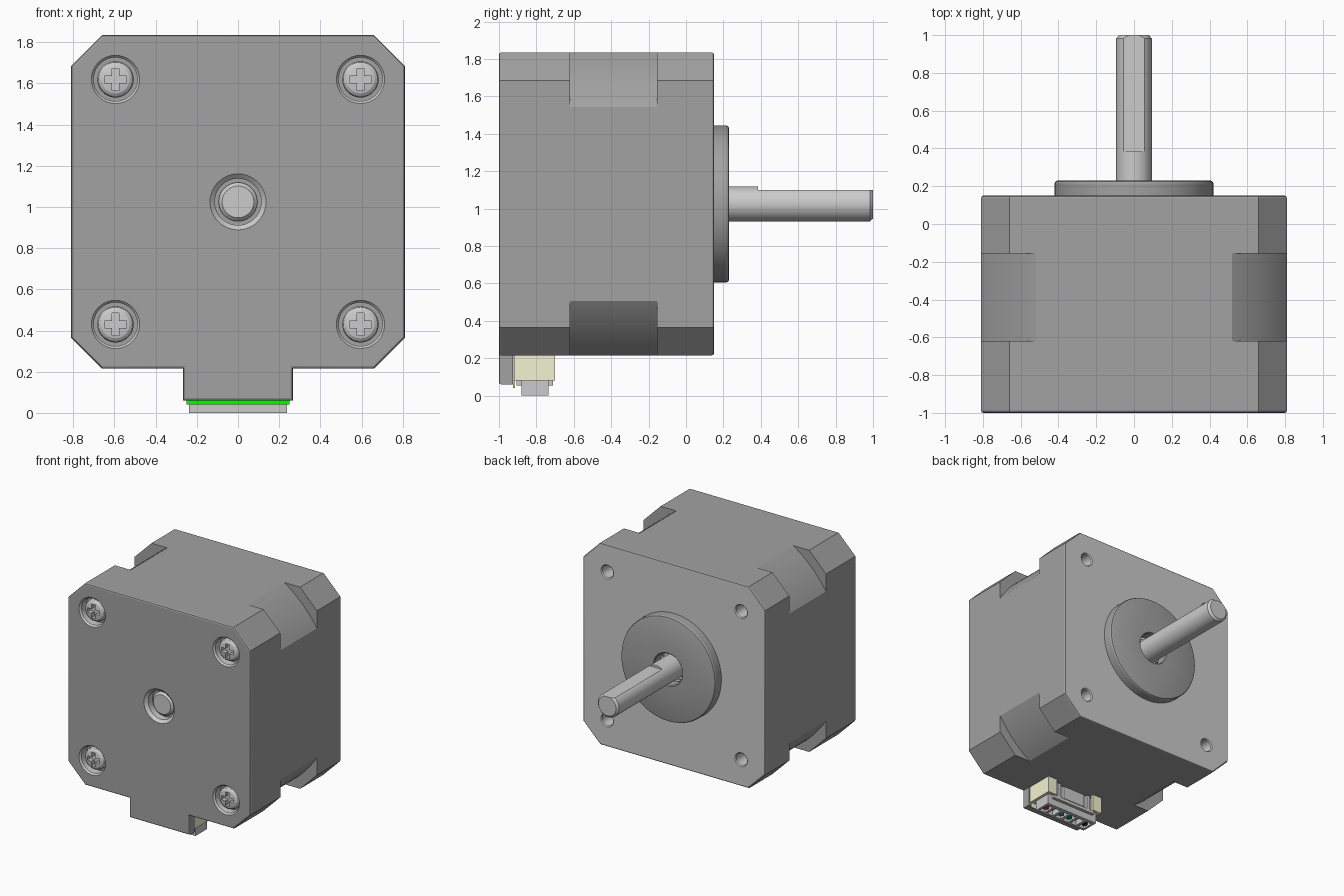
import bpy, bmesh, math
from mathutils import Matrix, Vector

if "Cube" in bpy.data.objects:
    bpy.data.objects.remove(bpy.data.objects["Cube"])

CZ = 1.025          # height of the shaft axis
H = 0.81            # half width of the body
HOLE = 0.595        # screw offset from the axis
DARK = ("dark_grey", (0.36, 0.36, 0.36))
LIGHT = ("light_grey", (0.8, 0.8, 0.8))
CREAM = ("cream", (0.9, 0.9, 0.66))
GREEN = ("board_green", (0.0, 1.0, 0.0))


def material(color):
    mat = bpy.data.materials.get(color[0]) or bpy.data.materials.new(color[0])
    mat.diffuse_color = (*color[1], 1)
    mat.use_nodes = True
    mat.node_tree.nodes["Principled BSDF"].inputs["Base Color"].default_value = mat.diffuse_color
    return mat


def new_object(name, bm, color=None):
    bmesh.ops.recalc_face_normals(bm, faces=bm.faces)
    me = bpy.data.meshes.new(name)
    bm.to_mesh(me)
    bm.free()
    ob = bpy.data.objects.new(name, me)
    bpy.context.collection.objects.link(ob)
    if color:
        me.materials.append(material(color))
    return ob


def prism(name, pts, y0, y1, color=None, bevel_y=None, bevel=0.012):
    """Extrude an x-z profile along y, optionally rounding the rim at one end."""
    bm = bmesh.new()
    face = bm.faces.new([bm.verts.new((x, y0, z)) for x, z in pts])
    ext = bmesh.ops.extrude_face_region(bm, geom=[face])
    top = [v for v in ext["geom"] if isinstance(v, bmesh.types.BMVert)]
    bmesh.ops.translate(bm, verts=top, vec=(0, y1 - y0, 0))
    if bevel_y is not None:
        rim = [e for e in bm.edges if all(abs(v.co.y - bevel_y) < 1e-5 for v in e.verts)]
        bmesh.ops.bevel(bm, geom=rim, offset=bevel, segments=2, profile=0.5, affect="EDGES")
    return new_object(name, bm, color)


def lathe(name, profile, x=0, z=CZ, closed=False, steps=48, color=None):
    """Turn a (radius, y) profile around a y-parallel axis."""
    bm = bmesh.new()
    vs = [bm.verts.new((r, y, 0)) for r, y in profile]
    es = [bm.edges.new(p) for p in zip(vs, vs[1:])]
    if closed:
        es.append(bm.edges.new((vs[-1], vs[0])))
    bmesh.ops.spin(bm, geom=vs + es, cent=(0, 0, 0), axis=(0, 1, 0),
                   angle=2 * math.pi, steps=steps)
    bmesh.ops.remove_doubles(bm, verts=bm.verts, dist=1e-5)
    bmesh.ops.translate(bm, verts=bm.verts, vec=(x, 0, z))
    return new_object(name, bm, color)


def box(name, lo, hi, color=None):
    bm = bmesh.new()
    bmesh.ops.create_cube(bm, size=1)
    lo, hi = Vector(lo), Vector(hi)
    bmesh.ops.scale(bm, verts=bm.verts, vec=hi - lo)
    bmesh.ops.translate(bm, verts=bm.verts, vec=(lo + hi) / 2)
    return new_object(name, bm, color)


def cut(ob, cutter):
    mod = ob.modifiers.new("cut", "BOOLEAN")
    mod.operation, mod.solver, mod.object = "DIFFERENCE", "EXACT", cutter
    bpy.context.view_layer.objects.active = ob
    bpy.ops.object.modifier_apply(modifier=mod.name)
    bpy.data.objects.remove(cutter)


corners = [(sx * HOLE, CZ + sz * HOLE) for sx in (-1, 1) for sz in (-1, 1)]


def lighten(ob, test=lambda p: False):
    """Bare-metal colour for hole walls and any face passing the test."""
    ob.data.materials.clear()
    ob.data.materials.append(material(DARK))
    ob.data.materials.append(material(LIGHT))
    for p in ob.data.polygons:
        in_hole = abs(p.normal.y) < 0.95 and any(
            math.hypot(p.center.x - x, p.center.z - z) < 0.16 for x, z in corners + [(0, CZ)])
        p.material_index = int(in_hole or test(p))


# Chamfered square outline, and the same with the connector tab below
c = 0.66
octagon = [(x, CZ + z) for x, z in
           [(c, -H), (H, -c), (H, c), (c, H), (-c, H), (-H, c), (-H, -c), (-c, -H)]]
tab = [(-0.266, CZ - H), (-0.266, 0.06), (0.266, 0.06), (0.266, CZ - H)]

# Rear cap with counterbores
rear_plate = prism("rear_plate", octagon + tab, -1, -0.925, DARK, bevel_y=-1)
prism("rear_cap", octagon, -0.925, -0.62, DARK)
for x, z in corners:
    cut(rear_plate, lathe("cutter", [(0, -1.02), (0.135, -1.02), (0.117, -1.0), (0.106, -0.987),
                                     (0.106, -0.9), (0, -0.9)], x, z))
cut(rear_plate, lathe("cutter", [(0, -1.02), (0.155, -1.02), (0.136, -1.0), (0.113, -0.978),
                                 (0.113, -0.9), (0, -0.9)]))
lighten(rear_plate)

# Stator stack: square with corners turned to a circle
R, a0 = 0.962, math.acos(H / 0.962)
arc = []
for q in range(4):
    for i in range(13):
        a = q * math.pi / 2 + a0 + (math.pi / 2 - 2 * a0) * i / 12
        arc.append((R * math.cos(a), CZ + R * math.sin(a)))
prism("stator", arc, -0.62, -0.155, DARK)

# Front cap with mounting holes and bearing seat, bare metal on its outer face
front_cap = prism("front_cap", octagon, -0.155, 0.15, DARK, bevel_y=0.15)
for x, z in corners:
    cut(front_cap, lathe("cutter", [(0, 0), (0.048, 0), (0.048, 0.142), (0.064, 0.158), (0, 0.158)],
                         x, z, steps=32))
cut(front_cap, lathe("cutter", [(0, 0.08), (0.2, 0.08), (0.2, 0.2), (0, 0.2)]))
lighten(front_cap, lambda p: p.normal.y > 0.95)
lathe("pilot_flange", [(0.125, 0.14), (0.41, 0.14), (0.42, 0.15), (0.42, 0.215), (0.415, 0.226),
                       (0.405, 0.23), (0.132, 0.23), (0.125, 0.223)],
      closed=True, steps=96, color=DARK)

# Bearing
lathe("bearing_inner_race", [(0.09, 0.08), (0.115, 0.08), (0.115, 0.13), (0.09, 0.13)], closed=True)
lathe("bearing_outer_race", [(0.145, 0.08), (0.195, 0.08), (0.195, 0.13), (0.145, 0.13)], closed=True)
for i in range(8):
    a = i * math.pi / 4
    bm = bmesh.new()
    bmesh.ops.create_uvsphere(bm, u_segments=16, v_segments=8, radius=0.025)
    bmesh.ops.translate(bm, verts=bm.verts,
                        vec=(0.13 * math.cos(a), 0.105, CZ + 0.13 * math.sin(a)))
    new_object("bearing_ball", bm)

# Shaft with a flat on top
shaft = lathe("shaft", [(0, -0.965), (0.077, -0.965), (0.094, -0.948), (0.094, 0.983),
                        (0.078, 1.0), (0, 1.0)])
cut(shaft, box("cutter", (-0.2, 0.385, CZ + 0.075), (0.2, 1.1, CZ + 0.3)))

# Cross-head screws
screw = lathe("screw", [(0, -0.92), (0.088, -0.92), (0.088, -0.955), (0.082, -0.97),
                        (0.068, -0.98), (0.04, -0.986), (0, -0.988)], 0, 0)
w, l = 0.017, 0.054
cross = [(w, w), (w, l), (-w, l), (-w, w), (-l, w), (-l, -w),
         (-w, -w), (-w, -l), (w, -l), (w, -w), (l, -w), (l, w)]
cut(screw, prism("cutter", cross, -1.02, -0.95))
for i, (x, z) in enumerate(corners):
    ob = screw if i == 0 else screw.copy()
    if i:
        bpy.context.collection.objects.link(ob)
    ob.location = (x, 0, z)

# Circuit board (green outer side) and connector housing
box("board_mask", (-0.25, -0.926, 0.04), (0.25, -0.922, 0.215), GREEN)
box("circuit_board", (-0.25, -0.922, 0.04), (0.25, -0.914, 0.215), CREAM)
box("housing_back", (-0.262, -0.92, 0.08), (0.262, -0.89, 0.22), CREAM)
for s in (-1, 1):
    xs = sorted((s * 0.24, s * 0.262))
    box("housing_end", (xs[0], -0.89, 0.08), (xs[1], -0.70, 0.22), CREAM)
    xs = sorted((s * 0.18, s * 0.24))
    box("housing_post", (xs[0], -0.725, 0.08), (xs[1], -0.70, 0.22), CREAM)

# Plug with six wire slots, four of them filled
plug = box("plug", (-0.238, -0.88, 0.0), (0.238, -0.735, 0.2))
box("plug_latch", (-0.1, -0.74, 0.085), (0.1, -0.712, 0.19))
for s in (-1, 1):
    box("plug_key", (s * 0.145 - 0.015, -0.74, 0.06), (s * 0.145 + 0.015, -0.712, 0.2))
box("plug_ledge", (-0.2, -0.905, 0.055), (0.2, -0.71, 0.08))
wires = {0: ("wire_black", (0.02, 0.02, 0.02)), 2: ("wire_green", (0.0, 0.3, 0.2)),
         3: ("wire_blue", (0.05, 0.3, 0.7)), 5: ("wire_red", (0.6, 0.05, 0.05))}
for i in range(6):
    x = (i - 2.5) * 0.077
    cut(plug, box("cutter", (x - 0.027, -0.86, -0.02), (x + 0.027, -0.765, 0.045)))
    if i in wires:
        bm = bmesh.new()
        bmesh.ops.create_cone(bm, cap_ends=True, segments=20, radius1=0.022, radius2=0.022,
                              depth=0.04, matrix=Matrix.Translation((x, -0.815, 0.028)))
        new_object("wire_end", bm, wires[i])

# Smooth the round surfaces, keep edges crisp
bpy.ops.object.select_all(action="SELECT")
bpy.context.view_layer.objects.active = shaft
bpy.ops.object.shade_smooth_by_angle(angle=math.radians(22))
